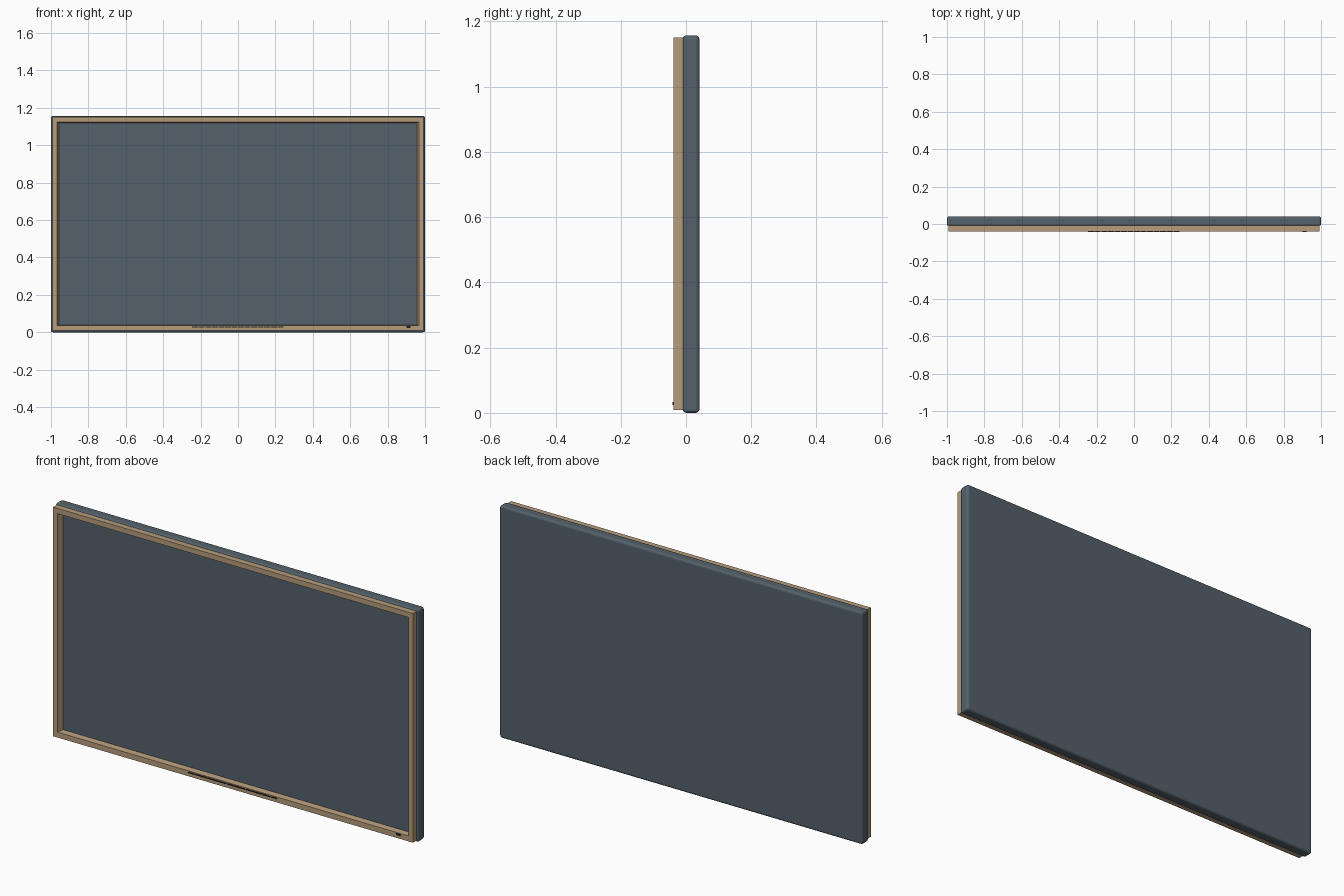
import bpy, bmesh
from mathutils import Matrix, Vector

cube = bpy.data.objects.get("Cube")
if cube:
    bpy.data.objects.remove(cube, do_unlink=True)


def material(name, colour):
    m = bpy.data.materials.new(name)
    m.use_nodes = True
    m.diffuse_color = (*colour, 1)
    m.node_tree.nodes["Principled BSDF"].inputs["Base Color"].default_value = (*colour, 1)
    return m


slate = material("slate grey", (0.088, 0.12, 0.145))
wood = material("pale wood", (0.47, 0.335, 0.2))
black = material("black trim", (0.012, 0.014, 0.017))


def finish(name, bm, mat):
    bmesh.ops.recalc_face_normals(bm, faces=bm.faces)
    mesh = bpy.data.meshes.new(name)
    bm.to_mesh(mesh)
    bm.free()
    mesh.materials.append(mat)
    ob = bpy.data.objects.new(name, mesh)
    bpy.context.collection.objects.link(ob)
    return ob


def box(name, lo, hi, mat):
    lo, hi = Vector(lo), Vector(hi)
    bm = bmesh.new()
    bmesh.ops.create_cube(bm, size=1, matrix=Matrix.Translation((lo + hi) / 2)
                          @ Matrix.Diagonal((*(hi - lo), 1)))
    return finish(name, bm, mat)


HEIGHT = 1.157
BACK, JOINT, FACE = 0.041, -0.01, -0.039

# Panel body with softened edges; its front face is the screen
body = box("panel_body", (-1, JOINT, 0), (1, BACK, HEIGHT), slate)
bevel = body.modifiers.new("soft edges", "BEVEL")
bevel.width = 0.011
bevel.segments = 3
for poly in body.data.polygons:
    poly.use_smooth = False

# Picture frame: rectangular rings of (half width, bottom, top, depth)
rings = [
    (0.991, 0.009, 1.15, JOINT + 0.002),
    (0.991, 0.009, 1.15, FACE),
    (0.967, 0.036, 1.124, FACE),
    (0.956, 0.040, 1.120, JOINT + 0.002),
]
bm = bmesh.new()
loops = [[bm.verts.new((x, y, z)) for x, z in ((-w, b), (w, b), (w, t), (-w, t))]
         for w, b, t, y in rings]
for i, ring in enumerate(loops):
    following = loops[(i + 1) % len(loops)]
    for k in range(4):
        n = (k + 1) % 4
        bm.faces.new((ring[k], ring[n], following[n], following[k]))
finish("wood_frame", bm, wood)

# Slotted strip in the middle of the lower rail
slots = 14
start, pitch = -0.245, 0.49 / slots
for i in range(slots):
    x = start + i * pitch
    box(f"rail_slot_{i + 1}", (x, FACE - 0.003, 0.026),
        (x + pitch * 0.92, FACE + 0.001, 0.031), black)

# Sensor window near the left end of the lower rail
box("sensor_window", (0.9, FACE - 0.003, 0.024), (0.922, FACE + 0.001, 0.033), black)
